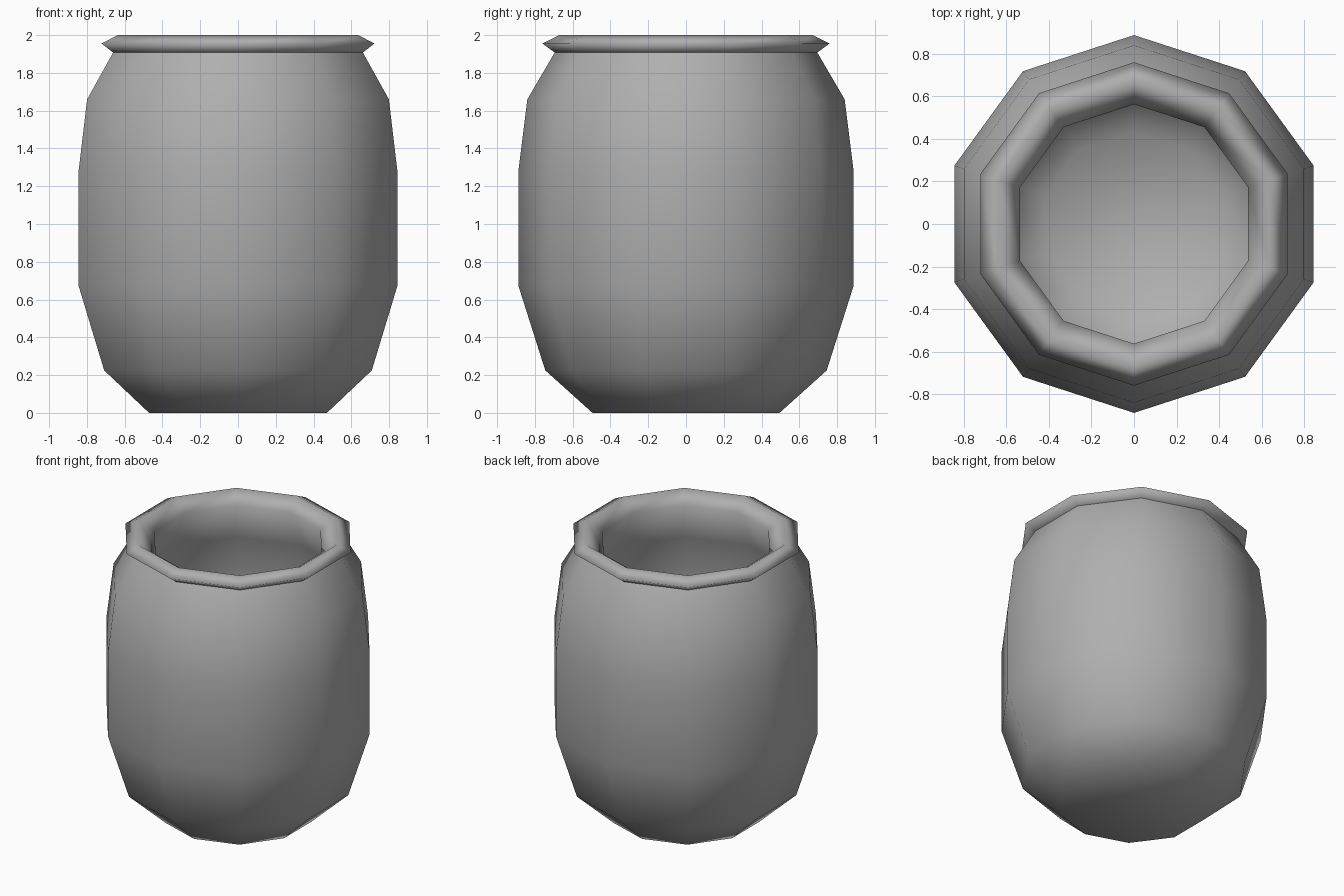
import bpy, bmesh, math

if "Cube" in bpy.data.objects:
    bpy.data.objects.remove(bpy.data.objects["Cube"])

SIDES = 10

# Profiles of corner radius and height
BODY = [(0.495, 0.0), (0.745, 0.225), (0.888, 0.675), (0.888, 1.275),
        (0.84, 1.66), (0.695, 1.908)]
RIM = [(0.695, 1.908), (0.76, 1.955), (0.67, 2.0), (0.563, 1.925)]
INSIDE = [(0.715, 1.63), (0.76, 1.265), (0.76, 0.69), (0.63, 0.29), (0.435, 0.11)]

grey = bpy.data.materials.new("dark_grey")
grey.diffuse_color = (0.43, 0.43, 0.43, 1)
grey.use_nodes = True
grey.node_tree.nodes["Principled BSDF"].inputs["Base Color"].default_value = grey.diffuse_color


def lathe(name, profile, close_start=False, close_end=False):
    bm = bmesh.new()
    rings = []
    for r, z in profile:
        angles = (math.pi / 2 + math.tau * i / SIDES for i in range(SIDES))
        rings.append([bm.verts.new((r * math.cos(a), r * math.sin(a), z)) for a in angles])
    for low, high in zip(rings, rings[1:]):
        for i in range(SIDES):
            j = (i + 1) % SIDES
            bm.faces.new((low[i], low[j], high[j], high[i]))
    if close_start:
        bm.faces.new(rings[0][::-1])
    if close_end:
        bm.faces.new(rings[-1])
    for f in bm.faces:
        f.smooth = True
    mesh = bpy.data.meshes.new(name)
    bm.to_mesh(mesh)
    bm.free()
    mesh.materials.append(grey)
    obj = bpy.data.objects.new(name, mesh)
    bpy.context.collection.objects.link(obj)
    return obj


# Outer body with flat underside
lathe("pot_body", BODY, close_start=True)
# Rolled rim flowing into the hollow inside and its floor
lathe("rim_and_inside", RIM + INSIDE, close_end=True)
